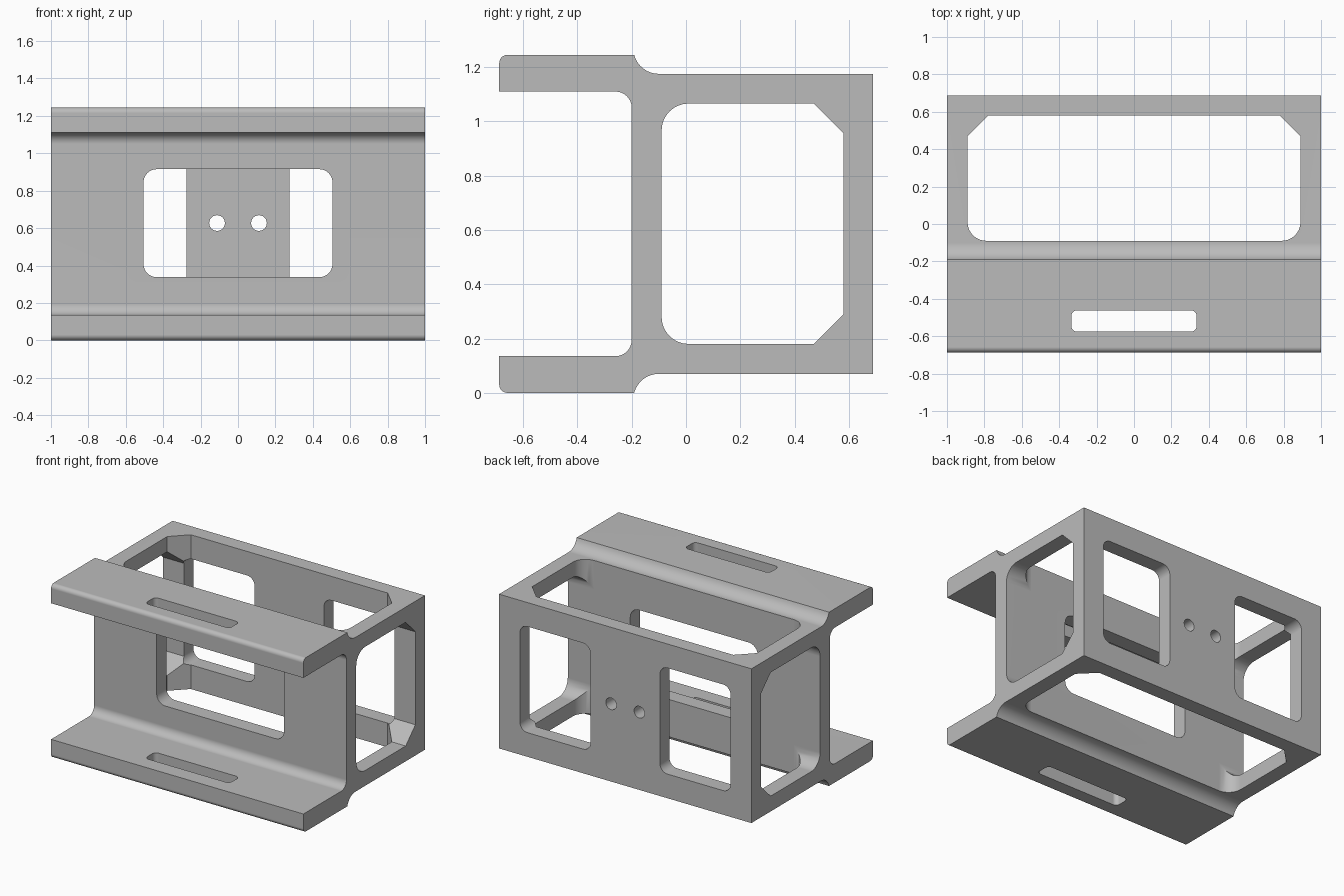
import bpy, bmesh
from math import sin, cos, radians
from mathutils import Vector

old = bpy.data.objects.get("Cube")
if old:
    bpy.data.objects.remove(old)

grey = bpy.data.materials.new("plain grey")
grey.use_nodes = True
colour = (0.5, 0.5, 0.5, 1)
grey.diffuse_color = colour
grey.node_tree.nodes["Principled BSDF"].inputs["Base Color"].default_value = colour

HEIGHT = 1.245
MID = HEIGHT / 2


def arc(u, v, r, start, end, n=8):
    angles = [radians(start + (end - start) * i / n) for i in range(n + 1)]
    return [(u + r * cos(a), v + r * sin(a)) for a in angles]


def rounded(u0, u1, v0, v1, r):
    return (arc(u1 - r, v1 - r, r, 0, 90) + arc(u0 + r, v1 - r, r, 90, 180)
            + arc(u0 + r, v0 + r, r, 180, 270) + arc(u1 - r, v0 + r, r, 270, 360))


def half_cut(u0, u1, v0, v1, r, c):
    # opening rounded on its low-v corners and chamfered on its high-v corners
    return (arc(u0 + r, v0 + r, r, 180, 270) + arc(u1 - r, v0 + r, r, 270, 360)
            + [(u1, v1 - c), (u1 - c, v1), (u0 + c, v1), (u0, v1 - c)])


def prism(name, outline, axis, low, high):
    place = {"x": lambda u, v, w: (w, u, v),
             "y": lambda u, v, w: (u, w, v),
             "z": lambda u, v, w: (u, v, w)}[axis]
    bm = bmesh.new()
    face = bm.faces.new([bm.verts.new(place(u, v, low)) for u, v in outline])
    top = bmesh.ops.extrude_face_region(bm, geom=[face])
    moved = [g for g in top["geom"] if isinstance(g, bmesh.types.BMVert)]
    bmesh.ops.translate(bm, verts=moved, vec=Vector(place(0, 0, high - low)))
    bmesh.ops.recalc_face_normals(bm, faces=bm.faces)
    mesh = bpy.data.meshes.new(name)
    bm.to_mesh(mesh)
    bm.free()
    mesh.materials.append(grey)
    obj = bpy.data.objects.new(name, mesh)
    bpy.context.collection.objects.link(obj)
    return obj


# Bracket section: lower half, then mirrored to the upper half
lower = ([(-0.2, MID)] + arc(-0.26, 0.195, 0.06, 0, -90)
         + [(-0.688, 0.135)] + arc(-0.658, 0.03, 0.03, 180, 270)
         + arc(-0.1, -0.024, 0.094, 165.2, 90) + [(0.688, 0.07)])
upper = [(y, HEIGHT - z) for y, z in reversed(lower[1:])]
body = prism("bracket_body", lower + upper, "x", -1, 1)

# Openings
side = [(y, z) for z, y in half_cut(0.18, 1.066, -0.09, 0.58, 0.1, 0.11)]
cutters = [
    prism("side_opening", side, "x", -2, 2),
    prism("top_opening", half_cut(-0.89, 0.89, -0.09, 0.58, 0.1, 0.11), "z", -1, 2),
    prism("front_window", rounded(-0.505, 0.505, 0.338, 0.915, 0.07), "y", -0.4, 0.1),
    prism("flange_slot", rounded(-0.335, 0.335, -0.575, -0.462, 0.03), "z", -1, 2),
]
for s in (-1, 1):
    x0, x1 = sorted((s * 0.275, s * 0.835))
    cutters.append(prism("back_window", rounded(x0, x1, 0.243, 1.003, 0.06), "y", 0.4, 1))
    cutters.append(prism("screw_hole", arc(s * 0.112, 0.627, 0.042, 0, 345, 23), "y", 0.4, 1))

for cutter in cutters:
    cutter.hide_render = True
    cut = body.modifiers.new(cutter.name, "BOOLEAN")
    cut.operation = "DIFFERENCE"
    cut.solver = "EXACT"
    cut.object = cutter

# Bake the cuts and remove the cutters
bpy.context.view_layer.update()
graph = bpy.context.evaluated_depsgraph_get()
baked = bpy.data.meshes.new_from_object(body.evaluated_get(graph))
body.modifiers.clear()
body.data = baked
for cutter in cutters:
    bpy.data.objects.remove(cutter)

# Smooth fillets, sharp edges
bpy.ops.object.select_all(action="DESELECT")
body.select_set(True)
bpy.context.view_layer.objects.active = body
bpy.ops.object.shade_smooth_by_angle(angle=radians(25))
weighted = body.modifiers.new("flat_normals", "WEIGHTED_NORMAL")
weighted.keep_sharp = True
